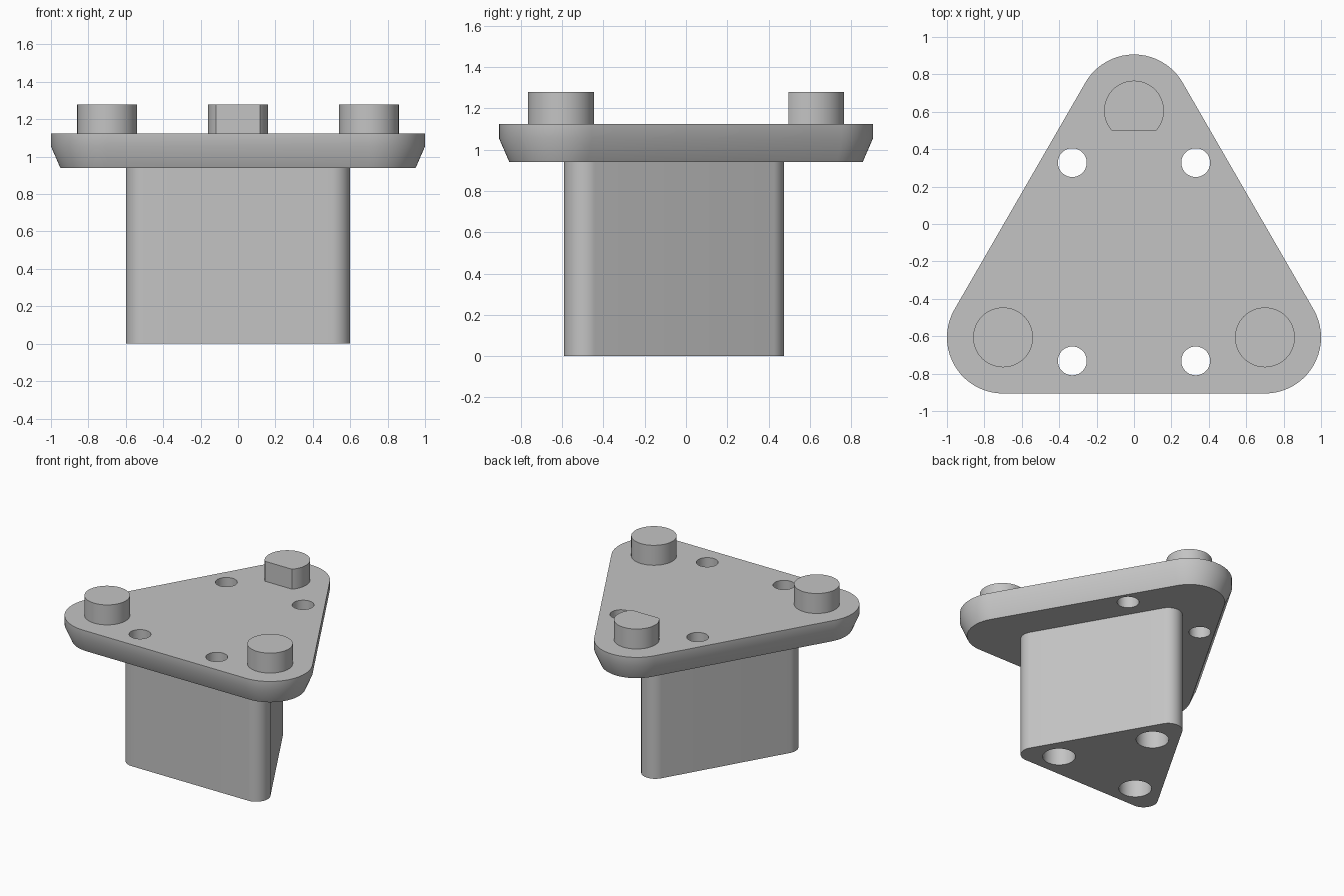
import bpy, bmesh
from math import sin, cos, pi, radians, sqrt

cube = bpy.data.objects.get("Cube")
if cube:
    bpy.data.objects.remove(cube, do_unlink=True)

CENTRE_Y = -0.202          # shared centroid of every triangle
CORNER_ANGLES = (90, 210, 330)
BODY_TOP, PLATE_TOP, PIN_TOP = 0.94, 1.125, 1.28

grey = bpy.data.materials.new("light grey")
grey.use_nodes = True
grey.diffuse_color = (0.55, 0.55, 0.55, 1)
grey.node_tree.nodes["Principled BSDF"].inputs["Base Color"].default_value = grey.diffuse_color


def corners(side):
    """Corner points of an equilateral triangle around the shared centre."""
    r = side / sqrt(3)
    return [(r * cos(radians(a)), CENTRE_Y + r * sin(radians(a))) for a in CORNER_ANGLES]


def rounded_triangle(side, radius, steps=20):
    points = []
    for (x, y), mid in zip(corners(side), CORNER_ANGLES):
        for i in range(steps + 1):
            a = radians(mid - 60 + 120 * i / steps)
            points.append((x + radius * cos(a), y + radius * sin(a)))
    return points


def circle(x, y, radius, steps=64):
    return [(x + radius * cos(2 * pi * i / steps), y + radius * sin(2 * pi * i / steps))
            for i in range(steps)]


def loft(name, sections):
    """Solid skinned through (outline, height) sections, bottom to top."""
    bm = bmesh.new()
    loops = [[bm.verts.new((x, y, z)) for x, y in outline] for outline, z in sections]
    bm.faces.new(loops[0][::-1])
    bm.faces.new(loops[-1])
    n = len(loops[0])
    for low, high in zip(loops, loops[1:]):
        for i in range(n):
            j = (i + 1) % n
            bm.faces.new((low[i], low[j], high[j], high[i]))
    mesh = bpy.data.meshes.new(name)
    bm.to_mesh(mesh)
    bm.free()
    mesh.materials.append(grey)
    obj = bpy.data.objects.new(name, mesh)
    bpy.context.collection.objects.link(obj)
    return obj


def activate(obj):
    bpy.ops.object.select_all(action='DESELECT')
    obj.select_set(True)
    bpy.context.view_layer.objects.active = obj


def drill(obj, points, radius, bottom, top):
    for x, y in points:
        cutter = loft("hole_cutter", [(circle(x, y, radius), bottom), (circle(x, y, radius), top)])
        cutter.hide_render = True
        mod = obj.modifiers.new("hole", 'BOOLEAN')
        mod.operation, mod.solver, mod.object = 'DIFFERENCE', 'EXACT', cutter
        activate(obj)
        bpy.ops.object.modifier_apply(modifier=mod.name)
        bpy.data.objects.remove(cutter, do_unlink=True)


def finish(obj):
    activate(obj)
    bpy.ops.object.shade_smooth_by_angle(angle=radians(30))


# Triangular body with three blind holes underneath
outline = rounded_triangle(1.0, 0.1)
body = loft("body", [(outline, 0), (outline, BODY_TOP)])
drill(body, corners(0.7), 0.115, -0.1, 0.4)
finish(body)

# Flange plate with a tapered lower edge and four through holes
wide = rounded_triangle(1.4, 0.3)
plate = loft("flange_plate", [(rounded_triangle(1.4, 0.25), BODY_TOP),
                              (wide, 1.055), (wide, PLATE_TOP)])
drill(plate, [(sx * 0.33, CENTRE_Y + sy * 0.53) for sx in (-1, 1) for sy in (-1, 1)],
      0.077, 0.8, 1.3)
finish(plate)

# Locating pins: the back one has a flat facing forward
for name, (x, y) in zip(("back_pin", "right_pin", "left_pin"), corners(1.4)):
    outline = circle(x, y, 0.16)
    if name == "back_pin":
        half = math_angle = pi / 2 - 0.757
        start, end = -pi / 2 + half, 3 * pi / 2 - half
        outline = [(x + 0.16 * cos(start + (end - start) * i / 50),
                    y + 0.16 * sin(start + (end - start) * i / 50)) for i in range(51)]
    finish(loft(name, [(outline, PLATE_TOP), (outline, PIN_TOP)]))
